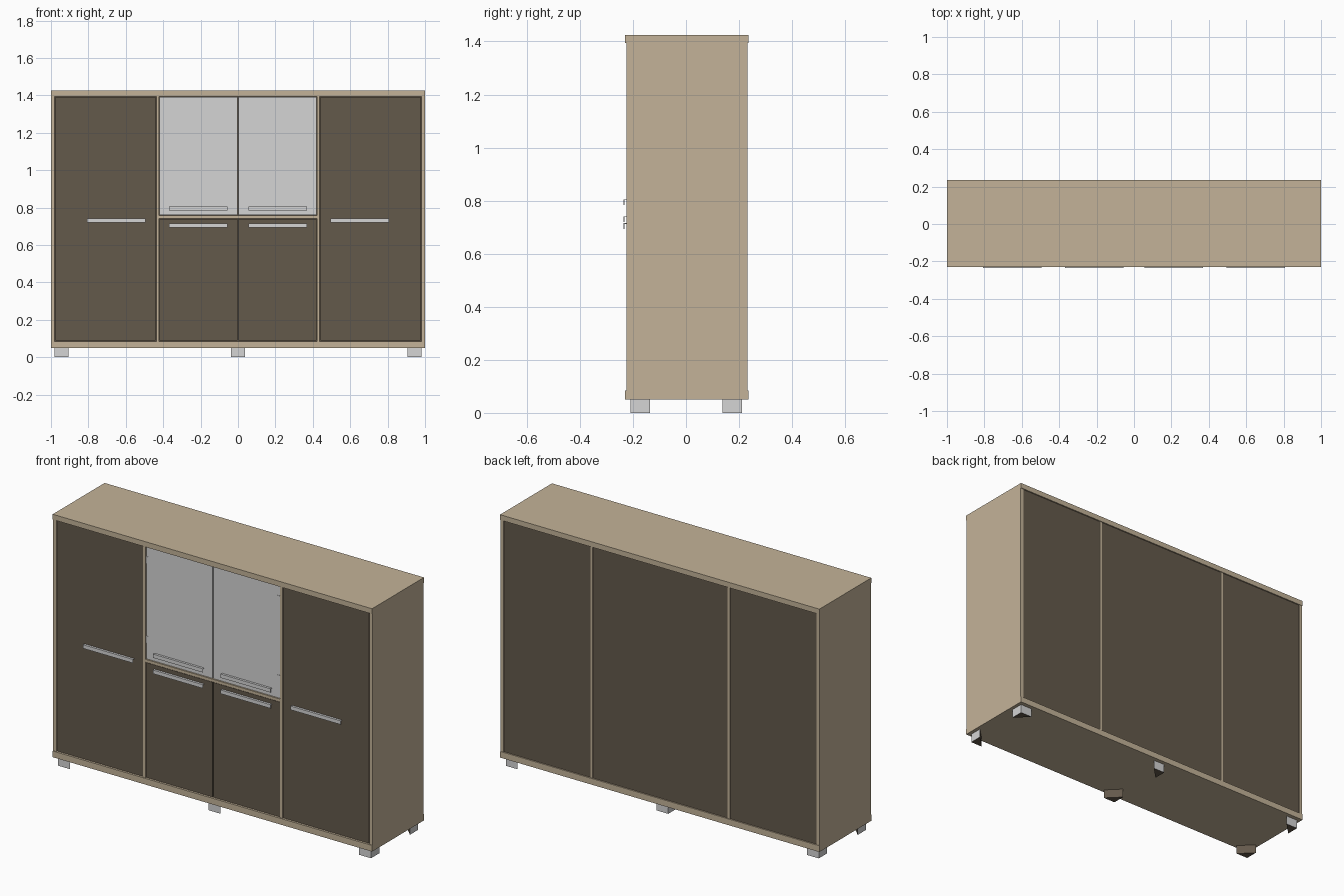
import bpy, bmesh

cube = bpy.data.objects.get("Cube")
if cube:
    bpy.data.objects.remove(cube, do_unlink=True)


def material(name, rgb):
    m = bpy.data.materials.new(name)
    m.use_nodes = True
    m.diffuse_color = (*rgb, 1)
    m.node_tree.nodes["Principled BSDF"].inputs["Base Color"].default_value = (*rgb, 1)
    return m


oak = material("light_oak", (0.55, 0.45, 0.315))
dark = material("dark_brown", (0.127, 0.10, 0.07))
grey = material("silver_grey", (0.66, 0.66, 0.66))


def make_object(name, bm, *mats):
    bmesh.ops.recalc_face_normals(bm, faces=bm.faces)
    mesh = bpy.data.meshes.new(name)
    bm.to_mesh(mesh)
    bm.free()
    for m in mats:
        mesh.materials.append(m)
    obj = bpy.data.objects.new(name, mesh)
    bpy.context.collection.objects.link(obj)
    return obj


def box(name, x, y, z, mat):
    bm = bmesh.new()
    bmesh.ops.create_cube(bm, size=1)
    for v in bm.verts:
        v.co = [sum(r) / 2 + c * (r[1] - r[0]) for r, c in zip((x, y, z), v.co)]
    return make_object(name, bm, mat)


def extrude(bm, points, offset):
    face = bm.faces.new([bm.verts.new(p) for p in points])
    geom = bmesh.ops.extrude_face_region(bm, geom=[face])["geom"]
    moved = [g for g in geom if isinstance(g, bmesh.types.BMVert)]
    bmesh.ops.translate(bm, verts=moved, vec=offset)


# Carcass
FRONT, BACK = -0.225, 0.232
LOW, HIGH = 0.085, 1.395
box("base_panel", (-1, 1), (-0.229, 0.235), (0.05, LOW), oak)
box("top_panel", (-1, 1), (-0.229, 0.235), (HIGH, 1.425), oak)
for side, s in (("right", -1), ("left", 1)):
    box(side + "_side_panel", sorted((s * 0.98, s)), (FRONT, BACK), (LOW, HIGH), oak)
    box(side + "_divider", sorted((s * 0.422, s * 0.437)), (FRONT, BACK), (LOW, HIGH), oak)
    box(side + "_back_panel", sorted((s * 0.437, s * 0.98)), (0.218, 0.228), (LOW, HIGH), dark)
box("middle_back_panel", (-0.422, 0.422), (0.218, 0.228), (LOW, HIGH), dark)
box("middle_shelf", (-0.422, 0.422), (FRONT, 0.218), (0.741, 0.757), oak)


# Handle: top flange with a front lip
def handle(name, x, top):
    y0, y1, t, drop = -0.235, -0.221, 0.003, 0.021
    profile = [(y1, top), (y0, top), (y0, top - drop), (y0 + t, top - drop),
               (y0 + t, top - t), (y1, top - t)]
    bm = bmesh.new()
    extrude(bm, [(x - 0.156, y, z) for y, z in profile], (0.312, 0, 0))
    make_object(name, bm, grey)


# Doors with handles and hinges
GAP = 0.003
for side, s in (("right", -1), ("left", 1)):
    doors = (("tall_door", 0.437, 0.98, LOW, HIGH, 0.741, 0.65, dark),
             ("lower_door", 0, 0.422, LOW, 0.741, 0.715, 0.212, dark),
             ("glass_door", 0, 0.422, 0.757, HIGH, 0.805, 0.212, grey))
    for part, x0, x1, z0, z1, top, hx, mat in doors:
        name = side + "_" + part
        box(name, sorted((s * (x0 + GAP), s * (x1 - GAP))), (-0.222, -0.206),
            (z0 + GAP, z1 - GAP), mat)
        handle(name + "_handle", s * hx, top)
    for level, z in (("lower", 0.87), ("upper", 1.32)):
        box(side + "_" + level + "_hinge", sorted((s * 0.405, s * 0.419)),
            (-0.224, -0.221), (z - 0.02, z + 0.02), grey)


# Feet: triangular blocks, metal on the two outer faces
def foot(name, x, y, dx, dy):
    size = 0.074
    bm = bmesh.new()
    corner = [(x, y, 0), (x - dx * size, y, 0), (x, y - dy * size, 0)]
    extrude(bm, corner, (0, 0, 0.05))
    obj = make_object(name, bm, grey, dark)
    for f in obj.data.polygons:
        if max(abs(f.normal.x), abs(f.normal.y)) < 0.9:
            f.material_index = 1


for row, y, dy in (("front", -0.21, -1), ("back", 0.212, 1)):
    for place, x, dx in (("right", -0.98, -1), ("middle", -0.037, -1), ("left", 0.98, 1)):
        foot(row + "_" + place + "_foot", x, y, dx, dy)
